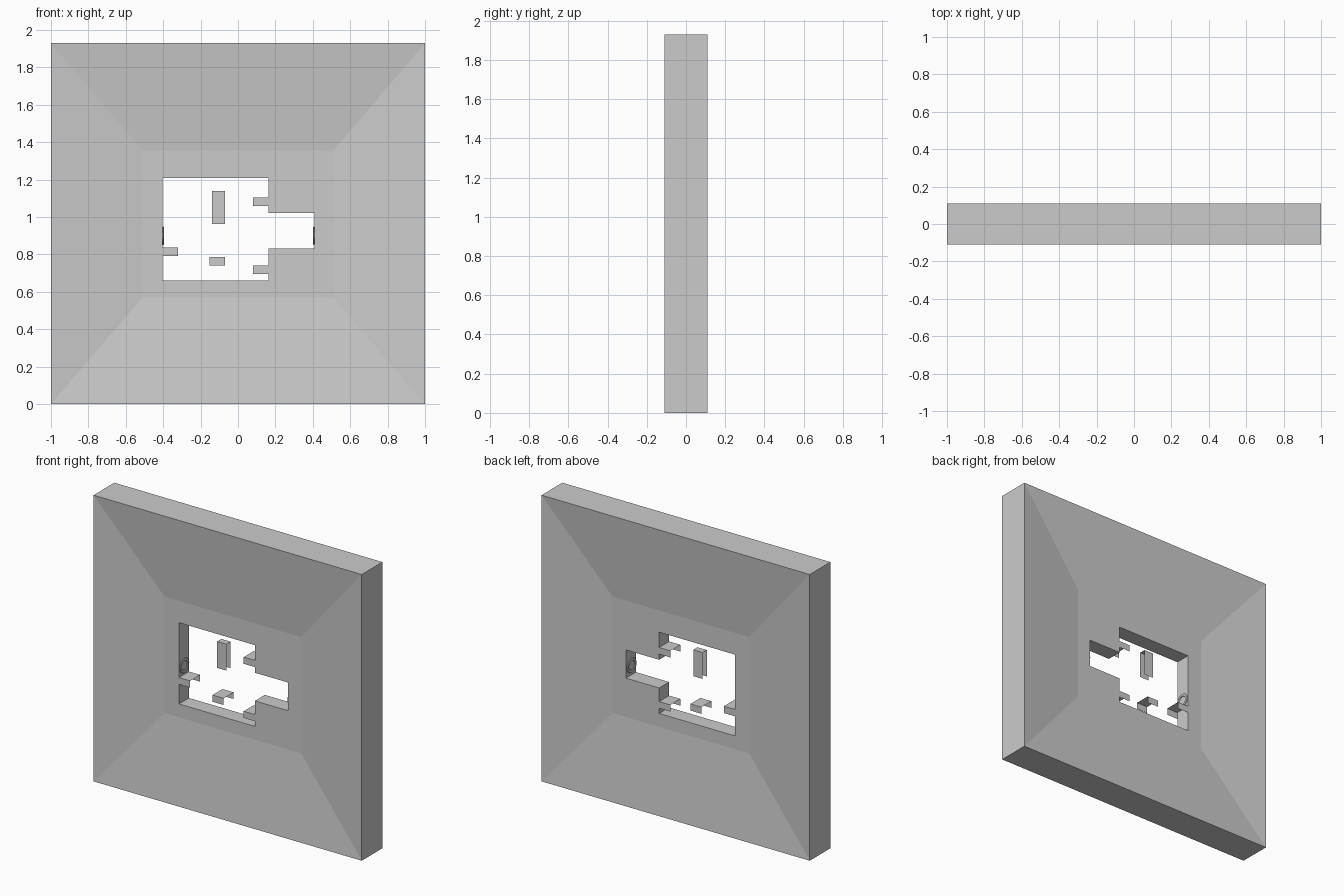
import bpy, bmesh
from math import pi

if "Cube" in bpy.data.objects:
    bpy.data.objects.remove(bpy.data.objects["Cube"])

H = 1.93      # panel height
T = 0.11      # half thickness at the rim
C = 0.053     # half thickness of the recessed centre


def make_object(name, bm):
    bmesh.ops.recalc_face_normals(bm, faces=bm.faces)
    me = bpy.data.meshes.new(name)
    bm.to_mesh(me)
    bm.free()
    ob = bpy.data.objects.new(name, me)
    bpy.context.collection.objects.link(ob)
    return ob


def rect(bm, x, z0, z1, y):
    return [bm.verts.new((a, y, b)) for a, b in ((-x, z0), (x, z0), (x, z1), (-x, z1))]


def bridge(bm, a, b):
    n = len(a)
    for i in range(n):
        bm.faces.new((a[i], a[(i + 1) % n], b[(i + 1) % n], b[i]))


# Square panel whose front and back slope inward to a flat centre
bm = bmesh.new()
loops = [rect(bm, 0.51, 0.57, 1.355, -C), rect(bm, 1, 0, H, -T),
         rect(bm, 1, 0, H, T), rect(bm, 0.51, 0.57, 1.355, C)]
for a, b in zip(loops, loops[1:]):
    bridge(bm, a, b)
bm.faces.new(loops[0])
bm.faces.new(loops[-1])
panel = make_object("recessed_panel", bm)

# Stepped opening through the centre
outline = [(-0.403, 0.66), (0.163, 0.66), (0.163, 0.832), (0.41, 0.832),
           (0.41, 1.022), (0.163, 1.022), (0.163, 1.208), (-0.403, 1.208)]
bm = bmesh.new()
near, far = ([bm.verts.new((x, y, z)) for x, z in outline] for y in (-0.3, 0.3))
bridge(bm, near, far)
bm.faces.new(near)
bm.faces.new(far)
cutter = make_object("opening_cutter", bm)
cutter.hide_render = True
mod = panel.modifiers.new("opening", 'BOOLEAN')
mod.operation, mod.solver, mod.object = 'DIFFERENCE', 'EXACT', cutter
bpy.context.view_layer.objects.active = panel
bpy.ops.object.modifier_apply(modifier=mod.name)
bpy.data.objects.remove(cutter)


# Platforms: folded sheets with a top and two hanging flanges
def platform(name, x0, x1, z0, z1, d):
    bm = bmesh.new()
    profile = [(-d, z0), (-d, z1), (d, z1), (d, z0)]
    left, right = ([bm.verts.new((x, y, z)) for y, z in profile] for x in (x0, x1))
    for i in range(3):
        bm.faces.new((left[i], right[i], right[i + 1], left[i + 1]))
    make_object(name, bm)


platform("hanging_pillar", -0.14, -0.07, 0.962, 1.14, 0.022)
platform("floating_platform", -0.153, -0.07, 0.742, 0.787, C)
platform("left_platform", -0.403, -0.32, 0.792, 0.838, C)
platform("upper_right_platform", 0.08, 0.163, 1.06, 1.105, C)
platform("lower_right_platform", 0.08, 0.163, 0.695, 0.74, C)

# Flat rings on the two end walls
for name, x in (("left_ring", -0.4), ("right_ring", 0.405)):
    bpy.ops.mesh.primitive_torus_add(location=(x, 0, 0.9), rotation=(0, pi / 2, 0),
                                     major_radius=0.04, minor_radius=0.01,
                                     major_segments=24, minor_segments=8)
    ring = bpy.context.object
    ring.name = name
    ring.scale.z = 0.5
    bpy.ops.object.shade_smooth_by_angle()
